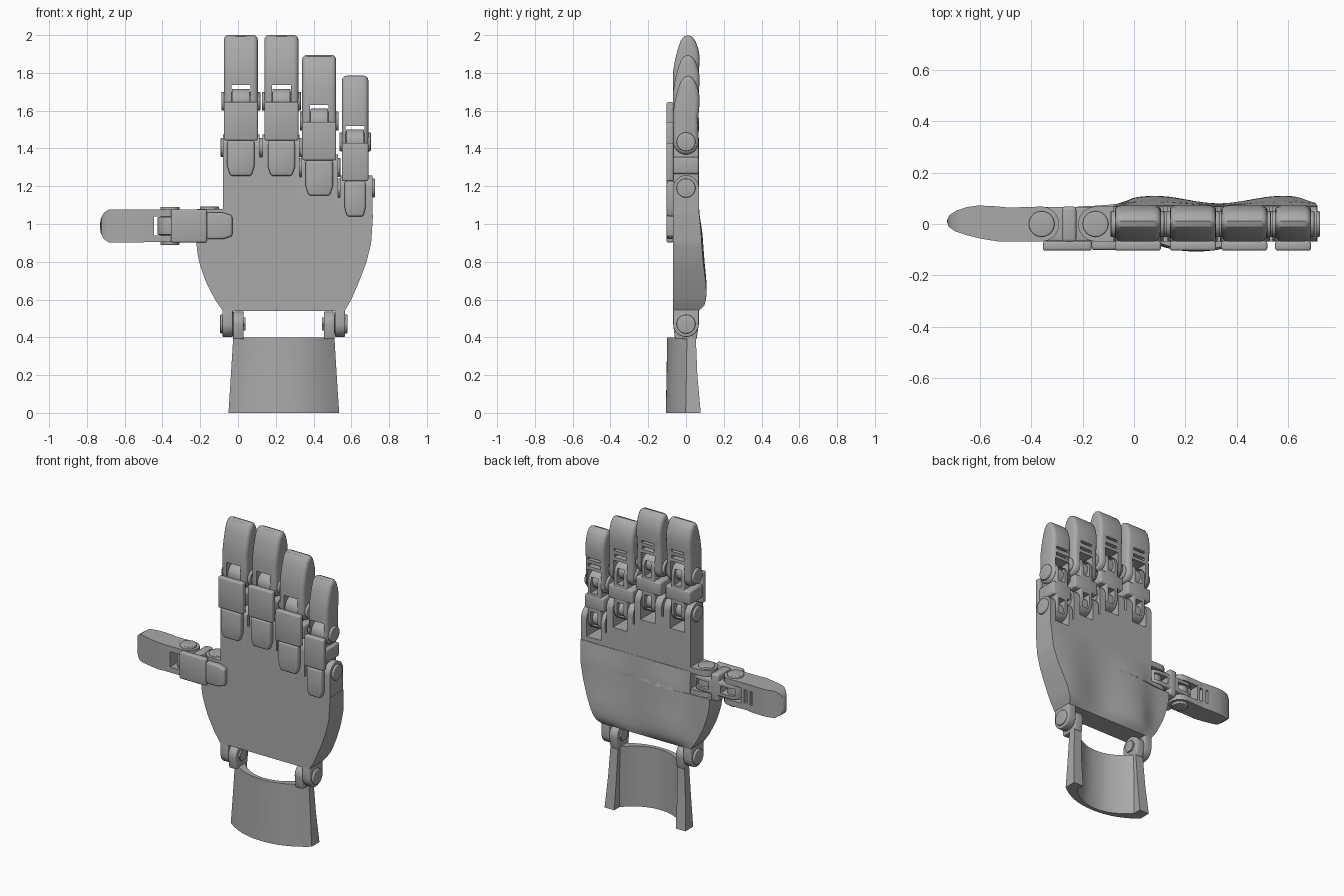
import bpy, bmesh, math
from mathutils import Matrix, Vector

cube = bpy.data.objects.get("Cube")
if cube:
    bpy.data.objects.remove(cube, do_unlink=True)

GREY = (0.4, 0.4, 0.4, 1)
mat = bpy.data.materials.new("plain grey")
mat.use_nodes = True
mat.diffuse_color = GREY
bsdf = next(n for n in mat.node_tree.nodes if n.type == 'BSDF_PRINCIPLED')
bsdf.inputs["Base Color"].default_value = GREY

R = 0.068      # knuckle radius, also half the hand thickness
PIN = 0.05     # pin radius
ID = Matrix.Identity(4)


def loft(name, rings, mx=ID):
    """Closed skin through rings of equal length, capped at both ends."""
    bm = bmesh.new()
    rows = [[bm.verts.new(mx @ Vector(p)) for p in ring] for ring in rings]
    n = len(rows[0])
    for a, b in zip(rows, rows[1:]):
        for i in range(n):
            j = (i + 1) % n
            bm.faces.new((a[i], a[j], b[j], b[i]))
    bm.faces.new(rows[0])
    bm.faces.new(rows[-1])
    bmesh.ops.recalc_face_normals(bm, faces=bm.faces)
    me = bpy.data.meshes.new(name)
    bm.to_mesh(me)
    bm.free()
    me.materials.append(mat)
    ob = bpy.data.objects.new(name, me)
    bpy.context.scene.collection.objects.link(ob)
    shade(me)
    return ob


def shade(me):
    me.polygons.foreach_set("use_smooth", [True] * len(me.polygons))
    me.set_sharp_from_angle(angle=math.radians(32))


def prism(name, pts, a, b, mx=ID, axis='x'):
    """Extrude a 2D outline from a to b along x or y."""
    put = (lambda t, u, v: (t, u, v)) if axis == 'x' else (lambda t, u, v: (u, t, v))
    return loft(name, [[put(t, u, v) for u, v in pts] for t in (a, b)], mx)


def box(name, x0, x1, y0, y1, z0, z1, mx=ID):
    return prism(name, [(y0, z0), (y1, z0), (y1, z1), (y0, z1)], x0, x1, mx)


def arc(z, r, start, end, n=16):
    angles = [math.radians(start + (end - start) * i / n) for i in range(n + 1)]
    return [(r * math.cos(a), z + r * math.sin(a)) for a in angles]


def pin(name, x0, x1, z, mx=ID):
    ob = prism(name, arc(z, PIN, 0, 348.75, 31), x0, x1, mx)
    return finish(ob, bevel=0.005)


def finish(ob, bevel=0, cutters=(), op='DIFFERENCE'):
    """Round the edges, apply the cutters, then discard them."""
    if bevel:
        m = ob.modifiers.new("round", 'BEVEL')
        m.width, m.segments = bevel, 3
        m.limit_method, m.angle_limit = 'ANGLE', math.radians(50)
    for c in cutters:
        c.hide_render = True
        m = ob.modifiers.new("cut", 'BOOLEAN')
        m.operation, m.solver, m.object = op, 'EXACT', c
    bpy.context.view_layer.update()
    dg = bpy.context.evaluated_depsgraph_get()
    me = bpy.data.meshes.new_from_object(ob.evaluated_get(dg))
    ob.modifiers.clear()
    ob.data = me
    shade(me)
    for c in cutters:
        bpy.data.objects.remove(c, do_unlink=True)
    return ob


def finger(name, mx, w, lug, drop, m=0.245, length=0.35, plate=0.037, guard=0.15, bulb=None):
    """Jointed finger: base joint at the origin, pointing up z, palm side -y."""
    h = w / 2
    # palm knuckle with a slot for the tongue
    fork = prism(name + "_palm_knuckle", [(-R, -drop)] + [(R, -drop)] + arc(0, R, 0, 180), *lug, mx)
    finish(fork, 0, [box("cutter", -0.052, 0.052, -0.2, 0.2, -0.11, 0.2, mx)])
    pin(name + "_base_pin", lug[0] - 0.012, lug[1] + 0.012, 0, mx)
    # tongue joining the two knuckles
    tongue = prism(name + "_tongue", arc(m, R - 0.002, 0, 180) + arc(0, R - 0.002, 180, 360),
                   -0.047, 0.047, mx)
    finish(tongue, 0.006, [box("cutter", -0.024, 0.024, -0.04, 0.2, a, b, mx)
                           for a, b in ((-0.035, 0.06), (m - 0.065, m + 0.035))])
    # wide middle band, front plate and tapered knuckle guard
    finish(box(name + "_band", -h, h, -0.07, R, 0.075, m - 0.08, mx), 0.012)
    finish(box(name + "_plate", -h, h, -0.104, -0.066, plate, m - 0.005, mx), 0.01)
    g = h * 0.8
    outline = [(-g, plate), (-g, -guard + 0.05), (-g * 0.78, -guard),
               (g * 0.78, -guard), (g, -guard + 0.05), (g, plate)]
    finish(prism(name + "_guard", outline, -0.102, -0.06, mx, 'y'), 0.012)
    # fingertip with a forked lower end and tendon slots in the back
    k = length / 0.35
    side = arc(m, R, 180, 360) + [(y, m + z * k) for y, z in (
        (0.064, 0.12), (0.07, 0.18), (0.072, 0.235), (0.066, 0.275), (0.052, 0.315),
        (0.034, 0.34), (0.012, 0.35), (-0.01, 0.343), (-0.028, 0.32), (-0.044, 0.275),
        (-0.058, 0.22), (-0.068, 0.16))]
    tip = prism(name + "_tip", side, -h, h, mx)
    if bulb:
        half = bulb + [(-x, z) for x, z in reversed(bulb)]
        finish(tip, 0, [prism("cutter", half, -0.3, 0.3, mx, 'y')], 'INTERSECT')
    slots = [box("cutter", -0.05, 0.05, -0.2, 0.2, m - 0.12, m + 0.085, mx)]
    for a, b in ((0.105, 0.125), (0.15, 0.165)):
        slots.append(box("cutter", -0.044, 0.044, 0.03, 0.2, m + a, m + b, mx))
    finish(tip, 0 if bulb else 0.024, slots)
    pin(name + "_middle_pin", -h - 0.013, h + 0.013, m, mx)


# Four fingers: name, centre x, base joint z, width, knuckle edges
fingers = [("index", 0.015, 1.405, 0.18, -0.08, 0.115),
           ("middle", 0.23, 1.405, 0.18, 0.13, 0.325),
           ("ring", 0.43, 1.30, 0.18, 0.335, 0.53),
           ("little", 0.62, 1.19, 0.14, 0.54, 0.713)]
for name, x, z, w, lo, hi in fingers:
    finger(name, Matrix.Translation((x, 0, z)), w, (lo - x, hi - x), z - 1.04)
for a, b in zip(fingers, fingers[1:]):
    box(a[0] + "_web", a[5] - 0.005, b[4] + 0.005, -R, R, 1.04, b[2] - 0.05)

# Thumb, pointing sideways with a rounded bulb end
thumb_mx = Matrix.Translation((-0.15, 0, 0.99)) @ Matrix.Rotation(-math.pi / 2, 4, 'Y')
finger("thumb", thumb_mx, 0.176, (-0.09, 0.09), 0.12, m=0.21, length=0.37, plate=0.015, guard=0.12,
       bulb=[(0.086, 0.1), (0.086, 0.34), (0.091, 0.4), (0.098, 0.45), (0.099, 0.49),
             (0.09, 0.53), (0.07, 0.56), (0.04, 0.576), (0.012, 0.581)])


def lerp(table, z):
    for (z0, v0), (z1, v1) in zip(table, table[1:]):
        if z <= z1:
            return v0 + (v1 - v0) * (z - z0) / (z1 - z0)
    return table[-1][1]


# Palm: flat front, two soft pads on the back
left = [(0.54, -0.08), (0.6, -0.122), (0.7, -0.173), (0.8, -0.206), (0.86, -0.217),
        (0.905, -0.22), (0.906, -0.08), (1.05, -0.08)]
right = [(0.54, 0.565), (0.6, 0.6), (0.7, 0.643), (0.8, 0.681), (0.9, 0.705), (1.05, 0.715)]
swell = [(0.54, 0.0), (0.57, 0.03), (0.62, 0.042), (0.7, 0.04), (0.8, 0.03), (0.95, 0.019), (1.05, 0.004)]


def back(x, z):
    pads = 0.65 + 0.35 * math.cos(2 * math.pi * (x - 0.58) / 0.5)
    edge = max(0, min(1, (x + 0.12) / 0.12))
    return R + lerp(swell, z) * pads * edge


rings = []
for z in sorted({0.54 + 0.03 * i for i in range(18)} | {0.905, 0.906}):
    x0, x1 = lerp(left, z), lerp(right, z)
    xs = [x1 + (x0 - x1) * i / 28 for i in range(29)]
    rings.append([(x0, -R, z), (x1, -R, z)] + [(x, back(x, z), z) for x in xs])
loft("palm", rings)

# Wrist cuff: curved shell open at the back
MID = 0.2425


def cuff_ring(z, half, front, end, wall):
    ts = [i / 12 - 1 for i in range(25)]
    curve = lambda hw, y0, s: [(MID + hw * t * s, y0 + 0.105 * abs(t) ** 2.2, z) for t in ts]
    outer = curve(half, front, 1)
    inner = curve(half - wall, front + 0.025, -1)
    return (outer + [(MID + half, end, z), (MID + half - wall, end, z)] + inner
            + [(MID - half + wall, end, z), (MID - half, end, z)])


loft("wrist_cuff", [cuff_ring(0, 0.293, -0.107, 0.078, 0.07),
                    cuff_ring(0.2, 0.28, -0.103, 0.06, 0.06),
                    cuff_ring(0.4, 0.268, -0.1, 0.052, 0.055)])

# Wrist hinges, mirrored about the cuff centre
for name, s in (("left", 1), ("right", -1)):
    mx = Matrix.Translation((MID, 0, 0.47)) @ Matrix.Diagonal((s, 1, 1, 1))
    finish(prism(name + "_palm_lug", [(R, 0.085), (-R, 0.085)] + arc(0, R, 180, 360), 0.27, 0.325, mx), 0.006)
    finish(prism(name + "_cuff_lug", [(-R + 0.01, -0.08), (R - 0.012, -0.08)] + arc(0, R, 0, 180),
                 0.213, 0.268, mx), 0.006)
    pin(name + "_wrist_pin", 0.22, 0.337, 0, mx)
    prism(name + "_pin_clip", arc(0, 0.04, 0, 300, 5), 0.203, 0.225, mx)
